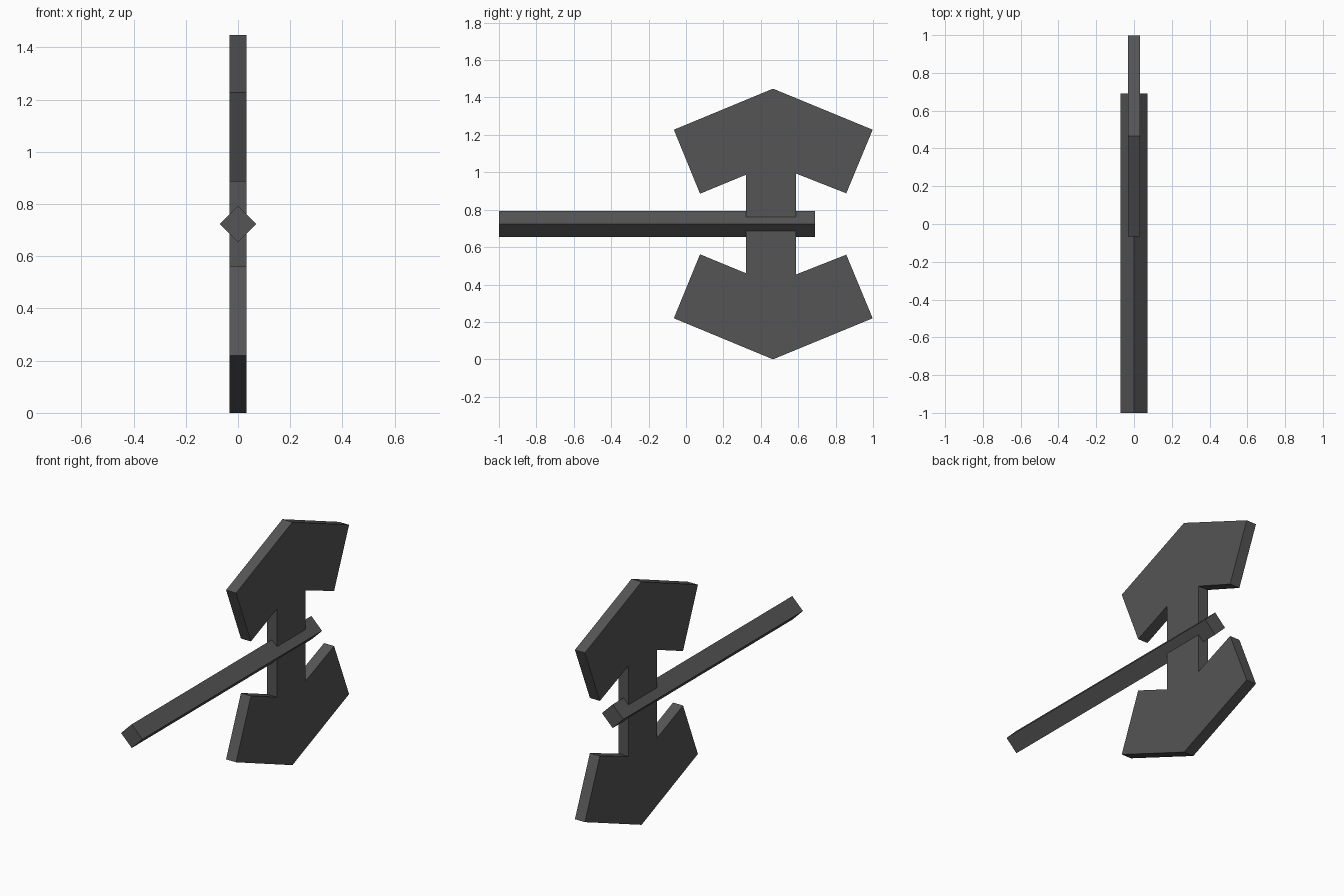
import bpy, bmesh
from mathutils import Vector

if "Cube" in bpy.data.objects:
    bpy.data.objects.remove(bpy.data.objects["Cube"])

MID_Z = 0.7235

steel = bpy.data.materials.new("dark_grey")
steel.diffuse_color = (0.09, 0.09, 0.09, 1)
steel.use_nodes = True
steel.node_tree.nodes["Principled BSDF"].inputs["Base Color"].default_value = steel.diffuse_color


def prism(name, outline, depth):
    """Extrude a flat outline along the depth vector."""
    bm = bmesh.new()
    face = bm.faces.new([bm.verts.new(p) for p in outline])
    out = bmesh.ops.extrude_face_region(bm, geom=[face])
    verts = [g for g in out["geom"] if isinstance(g, bmesh.types.BMVert)]
    bmesh.ops.translate(bm, verts=verts, vec=Vector(depth))
    bmesh.ops.recalc_face_normals(bm, faces=bm.faces)
    mesh = bpy.data.meshes.new(name)
    bm.to_mesh(mesh)
    bm.free()
    mesh.materials.append(steel)
    obj = bpy.data.objects.new(name, mesh)
    bpy.context.collection.objects.link(obj)
    return obj


# Handle: square bar standing on its edge
r = 0.0705
prism("handle", [(r, -1, MID_Z), (0, -1, MID_Z + r), (-r, -1, MID_Z), (0, -1, MID_Z - r)],
      (0, 1.69, 0))

# Double blade: upper half (y, height above the handle), mirrored below
half = [(0.32, 0.263), (0.075, 0.162), (-0.065, 0.504), (0.465, 0.7235),
        (0.998, 0.504), (0.857, 0.164), (0.588, 0.27)]
profile = half + [(y, -h) for y, h in reversed(half)]
t = 0.033
prism("double_blade", [(-t, y, MID_Z + h) for y, h in profile], (2 * t, 0, 0))
